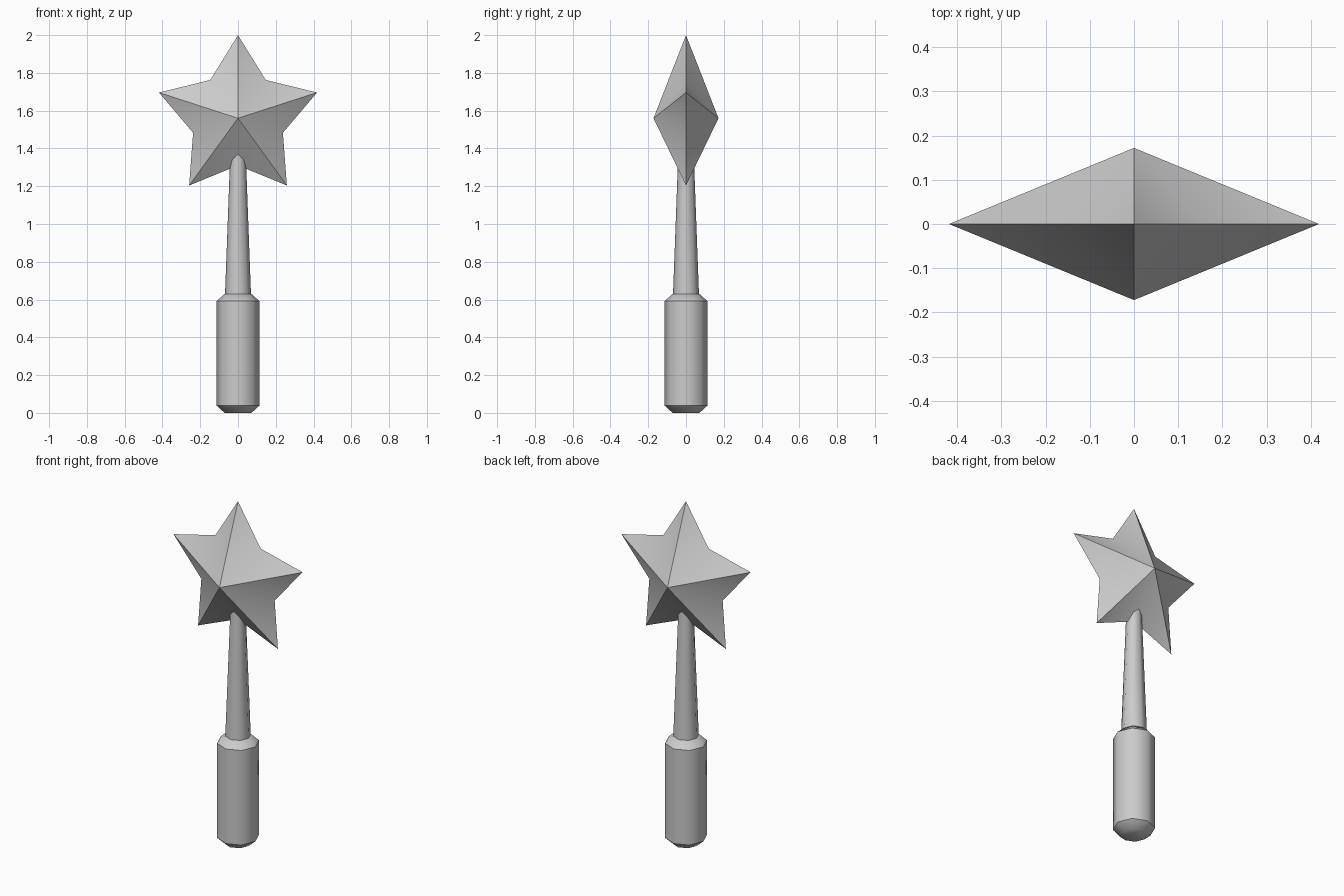
import bpy, bmesh
from math import sin, cos, pi, radians

if "Cube" in bpy.data.objects:
    bpy.data.objects.remove(bpy.data.objects["Cube"])


def finish(name, bm, angle):
    bmesh.ops.recalc_face_normals(bm, faces=bm.faces)
    mesh = bpy.data.meshes.new(name)
    bm.to_mesh(mesh)
    bm.free()
    obj = bpy.data.objects.new(name, mesh)
    bpy.context.collection.objects.link(obj)
    bpy.ops.object.select_all(action='DESELECT')
    bpy.context.view_layer.objects.active = obj
    obj.select_set(True)
    bpy.ops.object.shade_smooth_by_angle(angle=radians(angle))
    return obj


def lathe(name, profile, sides=8):
    """Capped turned shape from (radius, z) points."""
    bm = bmesh.new()
    rings = [[bm.verts.new((r * cos(2 * pi * i / sides), r * sin(2 * pi * i / sides), z))
              for i in range(sides)] for r, z in profile]
    for a, b in zip(rings, rings[1:]):
        for i in range(sides):
            j = (i + 1) % sides
            bm.faces.new((a[i], a[j], b[j], b[i]))
    bm.faces.new(rings[0])
    bm.faces.new(rings[-1])
    return finish(name, bm, 45.3)


def star(name, z, outer, inner, depth, points=5):
    """Faceted star: a flat outline joined to a front and a back apex."""
    bm = bmesh.new()
    rim = []
    for i in range(points * 2):
        r = inner if i % 2 else outer
        a = pi * i / points
        rim.append(bm.verts.new((r * sin(a), 0, z + r * cos(a))))
    for y in (-depth, depth):
        apex = bm.verts.new((0, y, z))
        for i, v in enumerate(rim):
            bm.faces.new((v, rim[(i + 1) % len(rim)], apex))
    return finish(name, bm, 30)


# Chamfered grip
lathe("handle", [(0.071, 0), (0.113, 0.038), (0.113, 0.592), (0.071, 0.63)])
# Tapered rod running up into the star
lathe("shaft", [(0.069, 0.62), (0.04, 1.4)])
# Five-pointed star head
star("star_head", 1.56, 0.44, 0.25, 0.172)
